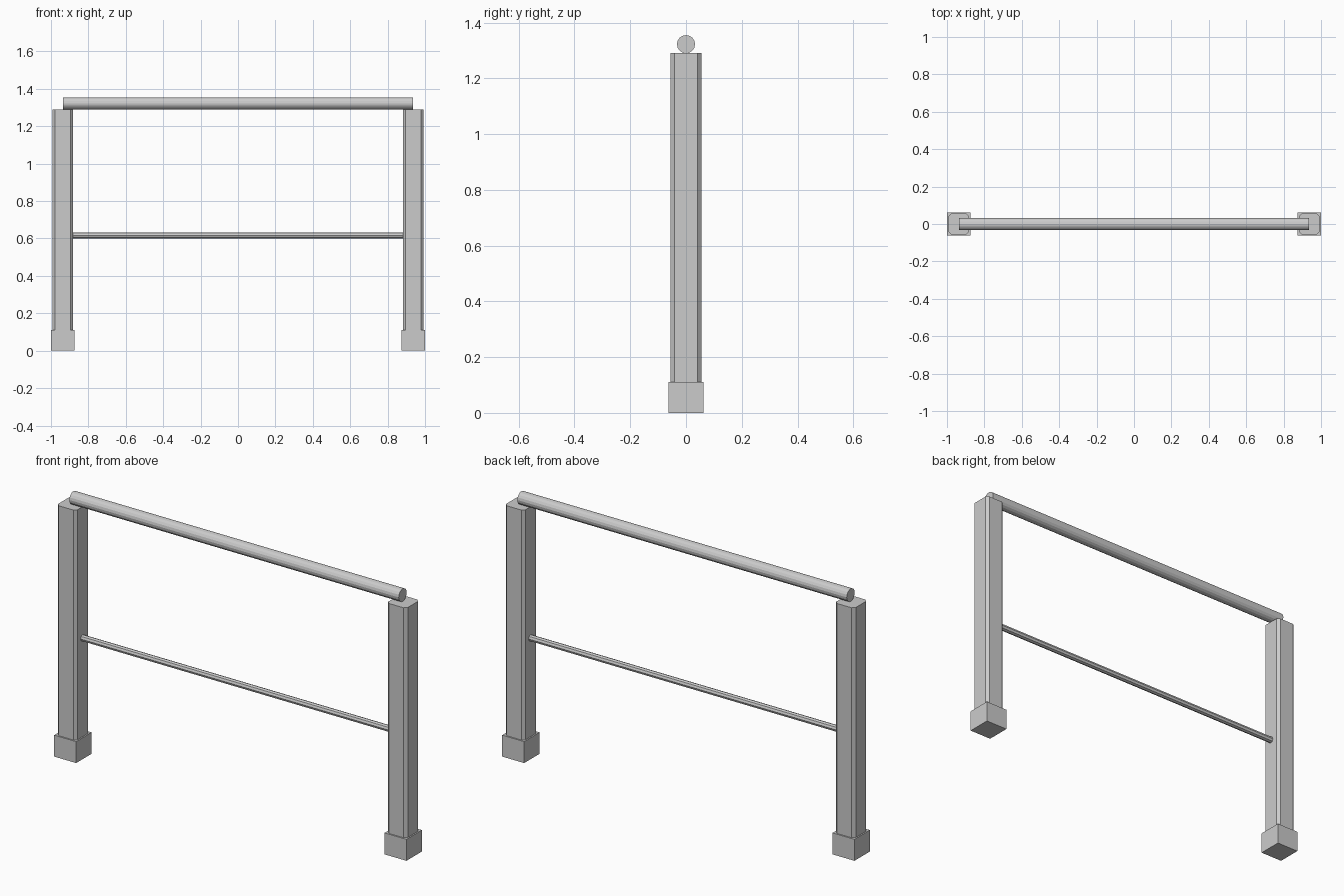
import bpy, bmesh
from math import pi

if "Cube" in bpy.data.objects:
    bpy.data.objects.remove(bpy.data.objects["Cube"])


def finish(bm, name):
    mesh = bpy.data.meshes.new(name)
    bm.to_mesh(mesh)
    bm.free()
    ob = bpy.data.objects.new(name, mesh)
    bpy.context.collection.objects.link(ob)
    return ob


def box(name, x, width, z0, z1, chamfer=0.0):
    bm = bmesh.new()
    bmesh.ops.create_cube(bm, size=1)
    bmesh.ops.scale(bm, vec=(width, width, z1 - z0), verts=bm.verts)
    bmesh.ops.translate(bm, vec=(x, 0, (z0 + z1) / 2), verts=bm.verts)
    if chamfer:
        # chamfer only the upright edges
        upright = [e for e in bm.edges
                   if abs(e.verts[0].co.z - e.verts[1].co.z) > 0.01]
        bmesh.ops.bevel(bm, geom=upright, offset=chamfer, segments=1,
                        affect='EDGES')
    return finish(bm, name)


def rail(name, radius, length, z, sides):
    bpy.ops.mesh.primitive_cylinder_add(
        vertices=sides, radius=radius, depth=length,
        location=(0, 0, z), rotation=(0, pi / 2, 0))
    bpy.context.object.name = name


# Square feet and chamfered posts on both sides
for side, sx in (("left", -1), ("right", 1)):
    box(side + "_foot", sx * 0.9375, 0.125, 0, 0.11)
    box(side + "_post", sx * 0.9375, 0.111, 0.11, 1.29, 0.014)

# Thick handrail resting on the posts, thin rod between them
rail("top_rail", 0.0325, 1.87, 1.3225, 16)
rail("lower_rod", 0.016, 1.77, 0.617, 8)
